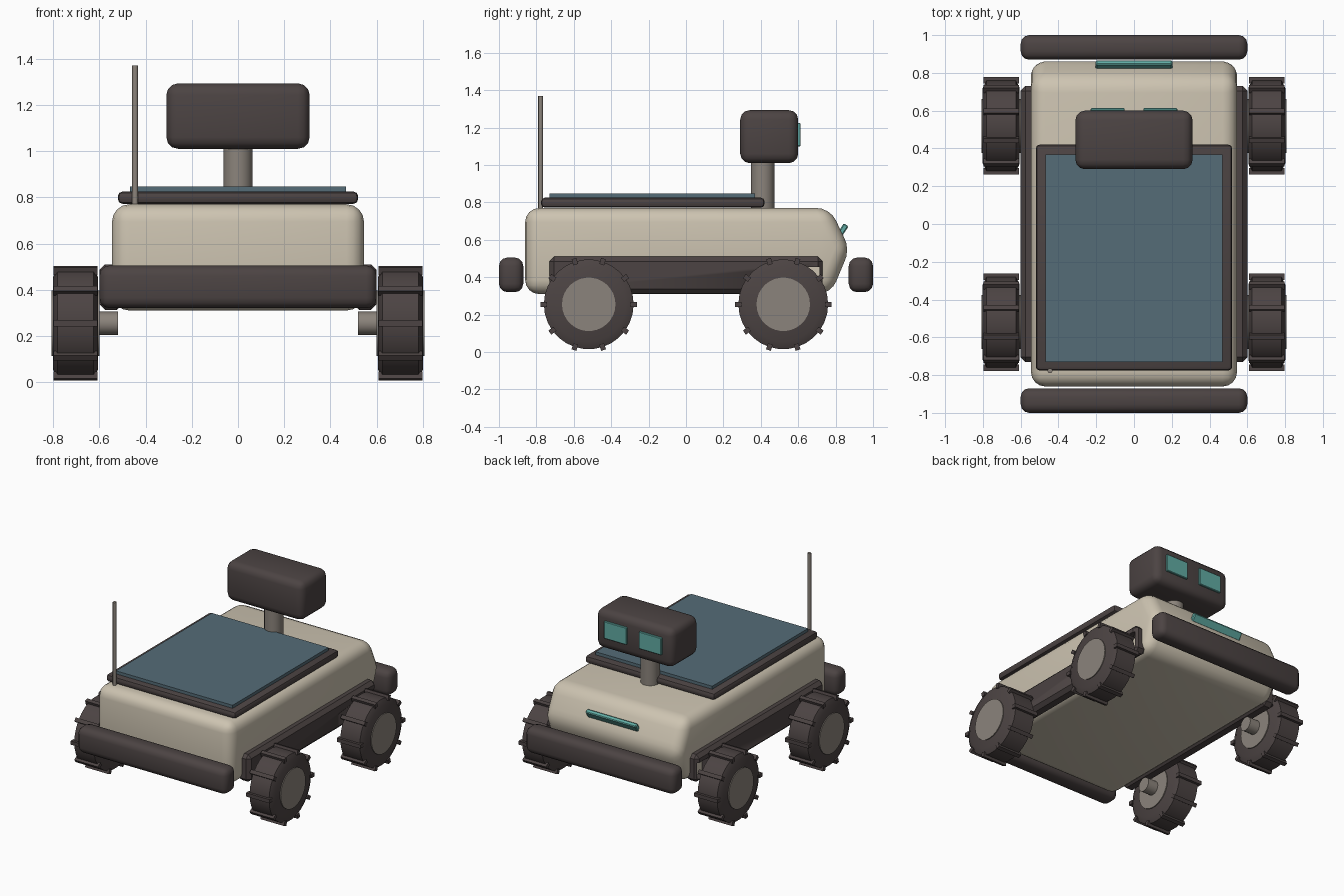
import bpy, bmesh, math
from mathutils import Matrix, Vector

if "Cube" in bpy.data.objects:
    bpy.data.objects.remove(bpy.data.objects["Cube"])


def material(name, rgb):
    m = bpy.data.materials.new(name)
    m.use_nodes = True
    color = (*rgb, 1)
    m.diffuse_color = color
    m.node_tree.nodes["Principled BSDF"].inputs["Base Color"].default_value = color
    return m


BEIGE = material("beige paint", (0.61, 0.55, 0.44))
DARK = material("dark rubber", (0.072, 0.057, 0.056))
BLUE = material("panel blue", (0.09, 0.15, 0.185))
METAL = material("warm grey metal", (0.26, 0.23, 0.20))
TEAL = material("teal glass", (0.12, 0.41, 0.37))


def finish(name, bm, mat, bevel=0, segments=2):
    if bevel:
        bmesh.ops.bevel(bm, geom=bm.edges[:], offset=bevel, segments=segments,
                        profile=0.5, affect='EDGES', clamp_overlap=True)
    bmesh.ops.recalc_face_normals(bm, faces=bm.faces[:])
    mesh = bpy.data.meshes.new(name)
    bm.to_mesh(mesh)
    bm.free()
    ob = bpy.data.objects.new(name, mesh)
    bpy.context.collection.objects.link(ob)
    mesh.materials.append(mat)
    bpy.ops.object.select_all(action='DESELECT')
    ob.select_set(True)
    bpy.context.view_layer.objects.active = ob
    bpy.ops.object.shade_smooth_by_angle(angle=math.radians(32))
    return ob


def add_box(bm, lo, hi, turn=Matrix()):
    lo, hi = Vector(lo), Vector(hi)
    m = Matrix.Translation((lo + hi) / 2) @ turn @ Matrix.Diagonal((*(hi - lo), 1))
    bmesh.ops.create_cube(bm, size=1, matrix=m)


def box(name, lo, hi, mat, bevel=0, segments=2, turn=Matrix()):
    bm = bmesh.new()
    add_box(bm, lo, hi, turn)
    return finish(name, bm, mat, bevel, segments)


def cylinder(name, center, radius, depth, mat, axis='Z', sides=24):
    bm = bmesh.new()
    turn = Matrix.Rotation(math.pi / 2, 4, 'Y') if axis == 'X' else Matrix()
    bmesh.ops.create_cone(bm, cap_ends=True, segments=sides, radius1=radius, radius2=radius,
                          depth=depth, matrix=Matrix.Translation(center) @ turn)
    return finish(name, bm, mat)


# Body: side profile with a pointed nose, extruded across
bm = bmesh.new()
profile = [(-0.86, 0.31), (0.775, 0.31), (0.875, 0.55), (0.77, 0.77), (-0.86, 0.77)]
face = bm.faces.new([bm.verts.new((-0.545, y, z)) for y, z in profile])
side = bmesh.ops.extrude_face_region(bm, geom=[face])["geom"]
bmesh.ops.translate(bm, vec=(1.09, 0, 0),
                    verts=[v for v in side if isinstance(v, bmesh.types.BMVert)])
finish("body", bm, BEIGE, 0.075, 4)

# Bumpers at both ends
for end, lo, hi in (("rear", -1.0, -0.87), ("front", 0.87, 1.0)):
    box(end + "_bumper", (-0.6, lo, 0.32), (0.6, hi, 0.505), DARK, 0.045, 3)

# Side rails with an opening near the nose
for s, label in ((1, "left"), (-1, "right")):
    xs = sorted((s * 0.50, s * 0.60))
    rail = box(label + "_rail", (xs[0], -0.73, 0.312), (xs[1], 0.73, 0.51), DARK, 0.025, 1)
    xs = sorted((s * 0.548, s * 0.70))
    cutter = box("rail_cutter", (xs[0], 0.60, 0.34), (xs[1], 0.715, 0.455), DARK)
    cutter.hide_render = True
    cut = rail.modifiers.new("opening", 'BOOLEAN')
    cut.object = cutter
    cut.operation = 'DIFFERENCE'
    cut.solver = 'EXACT'
    bpy.context.view_layer.objects.active = rail
    bpy.ops.object.modifier_apply(modifier=cut.name)
    bpy.data.objects.remove(cutter)
    # keep the opening backed by the body colour
    box(label + "_rail_backing", (min(s * 0.54, s * 0.55), 0.60, 0.34),
        (max(s * 0.54, s * 0.55), 0.715, 0.455), BEIGE)

# Wheels: tyre with chamfered shoulders, tread bars, hub and axle
AXLE_Z = 0.255
for s, side_name in ((1, "left"), (-1, "right")):
    for y, end in ((0.52, "front"), (-0.52, "rear")):
        name = end + "_" + side_name
        centre = Vector((s * 0.703, y, AXLE_Z))
        bm = bmesh.new()
        ring_shape = [(-0.098, 0.20), (-0.078, 0.24), (0.078, 0.24), (0.098, 0.20)]
        rings = []
        for x, r in ring_shape:
            rings.append([bm.verts.new(centre + Vector((x, r * math.cos(a), r * math.sin(a))))
                          for a in (math.tau * i / 30 for i in range(30))])
        for a, b in zip(rings, rings[1:]):
            for i in range(30):
                j = (i + 1) % 30
                bm.faces.new((a[i], a[j], b[j], b[i]))
        bm.faces.new(rings[0])
        bm.faces.new(rings[-1])
        finish(name + "_tyre", bm, DARK)

        bm = bmesh.new()
        for i in range(10):
            spin = Matrix.Rotation(math.tau * i / 10, 4, 'X')
            place = Matrix.Translation(centre) @ spin @ Matrix.Translation((0, 0.24, 0))
            bmesh.ops.create_cube(bm, size=1,
                                  matrix=place @ Matrix.Diagonal((0.19, 0.034, 0.027, 1)))
        # bars start on the horizontal axis
        finish(name + "_treads", bm, DARK)
        cylinder(name + "_hub", centre, 0.143, 0.208, METAL, 'X', 30)
        cylinder(name + "_axle", (s * 0.57, y, AXLE_Z), 0.05, 0.10, METAL, 'X', 16)

# Solar deck
box("panel_frame", (-0.52, -0.775, 0.772), (0.52, 0.42, 0.825), DARK, 0.02, 2)
box("solar_panel", (-0.468, -0.73, 0.80), (0.468, 0.368, 0.847), BLUE)

# Mast, camera head and eyes
cylinder("mast", (0, 0.41, 0.89), 0.063, 0.28, METAL)
box("camera_head", (-0.31, 0.29, 1.01), (0.31, 0.60, 1.293), DARK, 0.05, 3)
for s, label in ((1, "left"), (-1, "right")):
    xs = sorted((s * 0.05, s * 0.23))
    box(label + "_eye", (xs[0], 0.59, 1.10), (xs[1], 0.613, 1.225), TEAL, 0.004, 1)

# Nose light and antenna
box("nose_light", (-0.203, 0.825, 0.625), (0.203, 0.855, 0.685), TEAL, 0.006, 1,
    Matrix.Rotation(math.radians(-33), 4, 'X'))
cylinder("antenna", (-0.445, -0.777, 1.07), 0.013, 0.60, METAL, sides=12)
